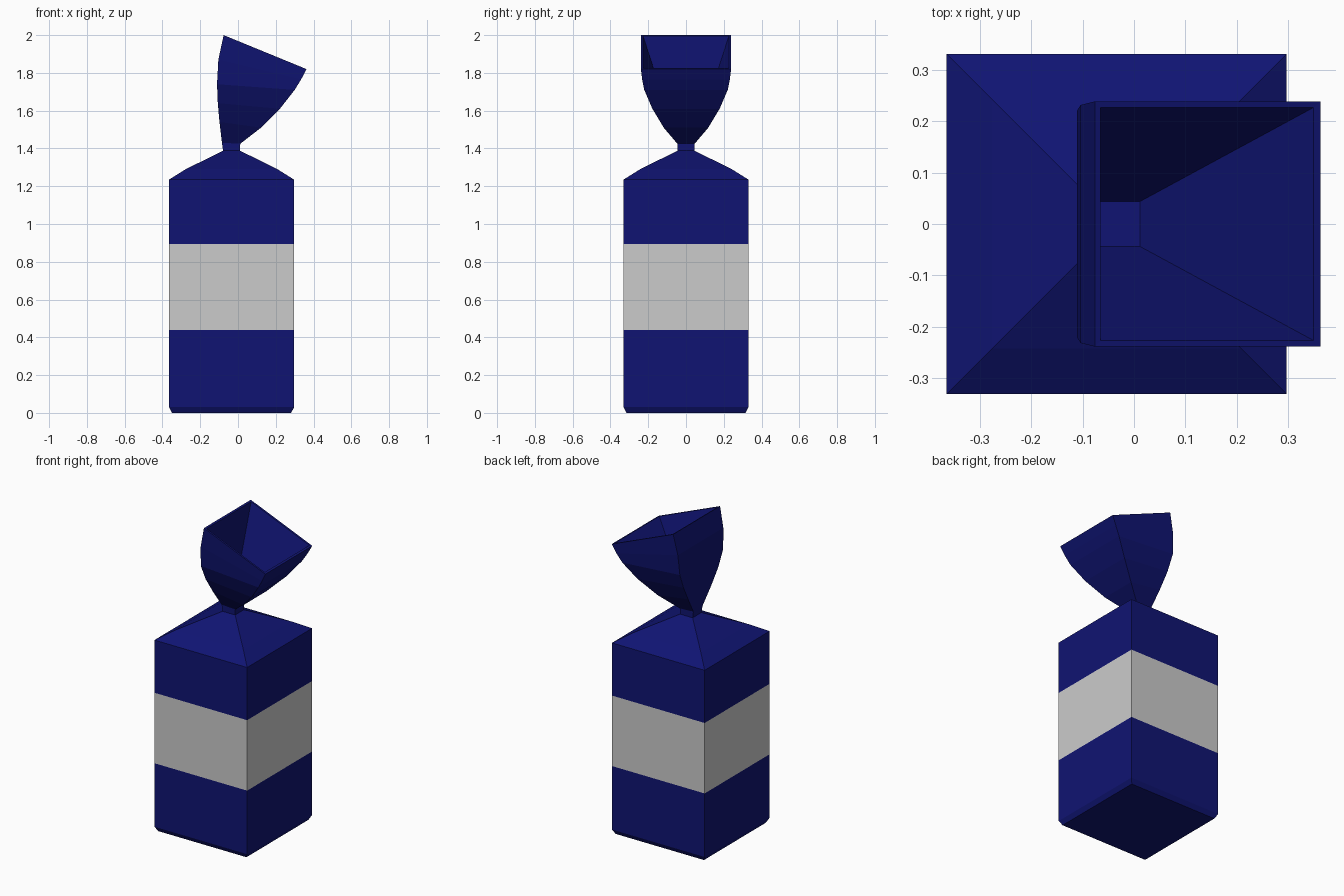
import bpy, bmesh

if "Cube" in bpy.data.objects:
    bpy.data.objects.remove(bpy.data.objects["Cube"])

CX = -0.034  # body axis


def material(name, color):
    m = bpy.data.materials.new(name)
    m.diffuse_color = color
    m.use_nodes = True
    m.node_tree.nodes["Principled BSDF"].inputs["Base Color"].default_value = m.diffuse_color
    return m


def loft(name, rings, mat=None, cap_start=False, cap_end=False):
    """Skin four-sided rings: (left x, left z, right x, right z, half depth)."""
    bm = bmesh.new()
    loops = [[bm.verts.new(p) for p in ((xl, -h, zl), (xr, -h, zr), (xr, h, zr), (xl, h, zl))]
             for xl, zl, xr, zr, h in rings]
    for a, b in zip(loops, loops[1:]):
        for i in range(4):
            j = (i + 1) % 4
            bm.faces.new((a[i], a[j], b[j], b[i]))
    if cap_start:
        bm.faces.new(loops[0][::-1])
    if cap_end:
        bm.faces.new(loops[-1])
    mesh = bpy.data.meshes.new(name)
    bm.to_mesh(mesh)
    bm.free()
    obj = bpy.data.objects.new(name, mesh)
    bpy.context.collection.objects.link(obj)
    if mat:
        mesh.materials.append(mat)
    return obj


def box(profile):
    """Level square rings from (half width, z) pairs."""
    return [(CX - h, z, CX + h, z, h) for h, z in profile]


navy = material("navy", (0.005, 0.007, 0.17, 1))

# Square wrapped body with a plain band
loft("lower_wrapper", box([(0.315, 0), (0.331, 0.03), (0.331, 0.44)]), navy, cap_start=True)
loft("band", box([(0.331, 0.44), (0.331, 0.895)]))
loft("upper_wrapper", box([(0.331, 0.895), (0.331, 1.235), (0.243, 1.29), (0.045, 1.388)]), navy)

# Pinched neck, flared tilted top, rim and inner funnel
loft("gathered_top", [
    (-0.079, 1.388, 0.011, 1.388, 0.045),
    (-0.085, 1.43, 0.012, 1.425, 0.046),
    (-0.098, 1.54, 0.122, 1.51, 0.118),
    (-0.107, 1.64, 0.222, 1.61, 0.178),
    (-0.111, 1.74, 0.30, 1.71, 0.221),
    (-0.104, 1.87, 0.334, 1.765, 0.232),
    (-0.076, 2.00, 0.363, 1.82, 0.239),
    (-0.065, 1.995, 0.35, 1.825, 0.227),
    (-0.065, 1.43, 0.012, 1.43, 0.044),
], navy, cap_end=True)
